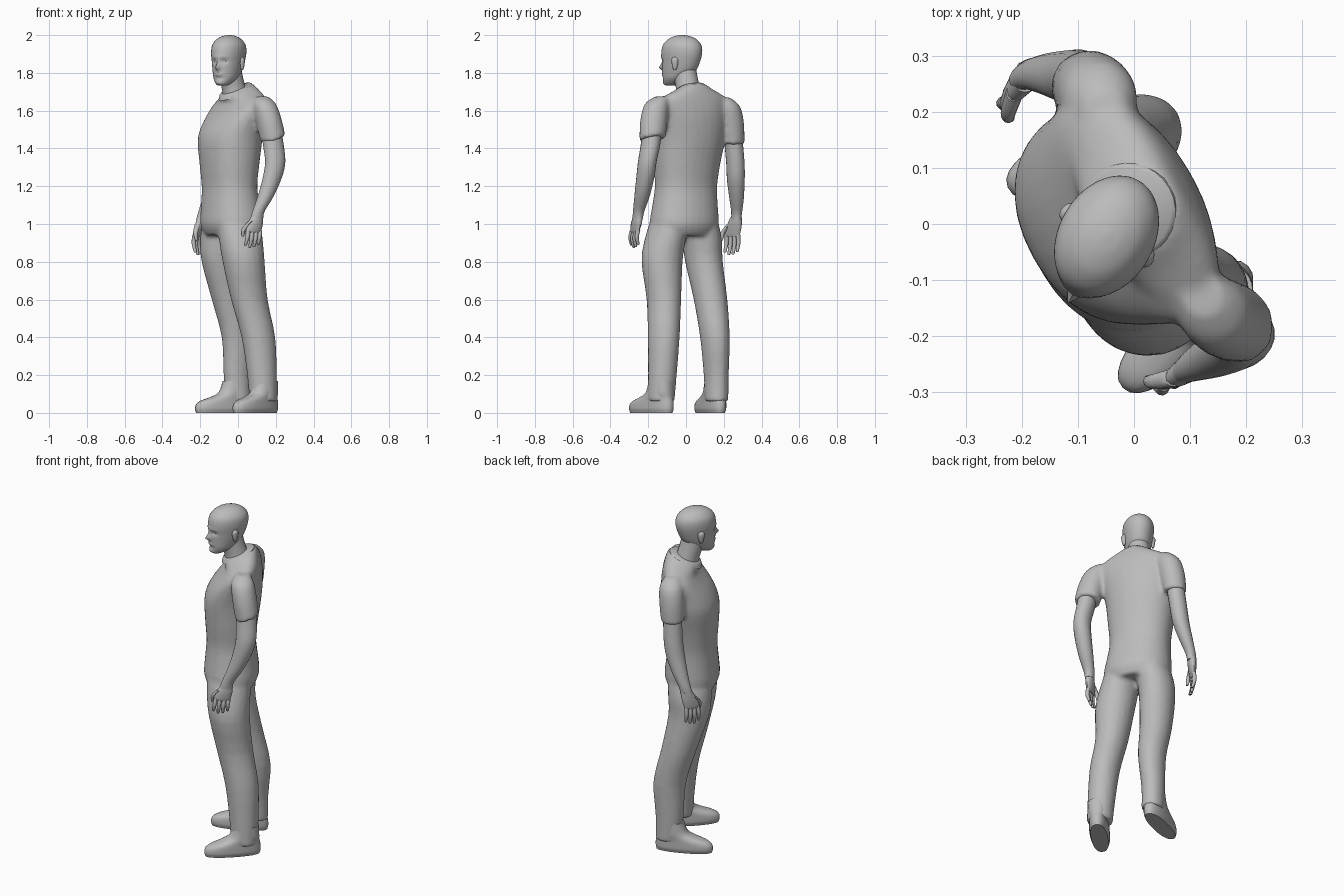
import bpy, bmesh, math
from mathutils import Vector

skin = bpy.data.materials.new("plain grey")
skin.diffuse_color = (0.5, 0.5, 0.5, 1)
BODY, HEAD = 209.5, 240.0          # headings of body and head in degrees


def axes(h):
    h = math.radians(h)
    return (Vector((math.cos(h), math.sin(h), 0)),
            Vector((-math.sin(h), math.cos(h), 0)))


def spline(secs, steps):
    """Catmull-Rom through the sections."""
    if steps == 1:
        return secs
    out, n = [], len(secs)
    for i in range(n - 1):
        p = [secs[max(0, min(n - 1, i + k))] for k in (-1, 0, 1, 2)]
        for s in range(steps):
            t = s / steps
            out.append(tuple(
                0.5 * (2 * b + (c - a) * t + (2 * a - 5 * b + 4 * c - d) * t * t
                       + (3 * b - a - 3 * c + d) * t ** 3)
                for a, b, c, d in zip(*p)))
    return out + [secs[-1]]


def loft(bm, secs, h=BODY, segs=20, steps=3, power=1.0):
    """Rings: x, y, z, half width, half depth, drop towards the front."""
    f, l = axes(h)
    secs = [tuple(s) + (0,) * (6 - len(s)) for s in secs]
    rings = []
    for x, y, z, a, b, t in spline(secs, steps):
        ring = []
        for i in range(segs):
            q = math.tau * i / segs
            c, s = math.cos(q), math.sin(q)
            u = math.copysign(abs(c) ** power, c) * b
            v = math.copysign(abs(s) ** power, s) * a
            ring.append(bm.verts.new(Vector((x, y, z - t * u)) + f * u + l * v))
        rings.append(ring)
    for r0, r1 in zip(rings, rings[1:]):
        for i in range(segs):
            j = (i + 1) % segs
            bm.faces.new((r0[i], r0[j], r1[j], r1[i]))
    bm.faces.new(rings[0][::-1])
    bm.faces.new(rings[-1])


def finish(bm, name):
    bmesh.ops.recalc_face_normals(bm, faces=bm.faces)
    me = bpy.data.meshes.new(name)
    bm.to_mesh(me)
    bm.free()
    me.materials.append(skin)
    ob = bpy.data.objects.new(name, me)
    bpy.context.collection.objects.link(ob)
    bpy.ops.object.select_all(action='DESELECT')
    bpy.context.view_layer.objects.active = ob
    ob.select_set(True)
    bpy.ops.object.shade_smooth_by_angle(angle=math.radians(45))
    return ob


# Clothing: torso, sleeves and trouser legs fused by a remesh
bm = bmesh.new()
loft(bm, [(-.035, -.01, .94, .165, .125), (-.035, -.01, 1.0, .188, .15),
          (-.04, -.005, 1.1, .178, .142), (-.045, 0, 1.2, .17, .134),
          (-.045, .005, 1.32, .182, .145), (-.042, .015, 1.45, .2, .155),
          (-.02, .02, 1.55, .212, .14, .1), (.005, .028, 1.63, .222, .105, .2),
          (.01, .03, 1.665, .19, .09, .3), (0, .025, 1.695, .12, .088, .38),
          (-.012, .022, 1.715, .083, .083, .4)], segs=32, power=.92)
loft(bm, [(.125, -.13, 1.675, .035, .035), (.14, -.155, 1.635, .065, .062),
          (.163, -.17, 1.55, .074, .068), (.185, -.177, 1.45, .072, .064, .3)])
loft(bm, [(-.05, .2, 1.67, .035, .035), (-.06, .222, 1.62, .066, .066),
          (-.073, .237, 1.53, .071, .07), (-.085, .247, 1.425, .062, .064, -.1)])
loft(bm, [(.005, -.09, 1.02, .09, .12), (.015, -.11, .92, .105, .12),
          (.03, -.127, .8, .108, .113), (.06, -.117, .6, .089, .1),
          (.108, -.118, .4, .082, .092), (.127, -.125, .2, .075, .08),
          (.133, -.132, .06, .07, .074)])
loft(bm, [(-.075, .07, 1.02, .09, .12), (-.085, .085, .92, .1, .12),
          (-.085, .095, .8, .096, .112), (-.045, .13, .6, .087, .097),
          (.0, .153, .4, .075, .09), (-.003, .16, .2, .063, .077),
          (.003, .162, .06, .06, .07)])
ob = finish(bm, "shirt_and_trousers")
m = ob.modifiers.new("fuse", 'REMESH')
m.mode, m.voxel_size, m.use_smooth_shade = 'VOXEL', .011, True
m = ob.modifiers.new("soften", 'SMOOTH')
m.factor, m.iterations = .5, 5

# Collar and neck
bm = bmesh.new()
loft(bm, [(-.01, .022, 1.69, .093, .093, .4), (-.012, .022, 1.712, .086, .086, .4),
          (-.013, .022, 1.718, .078, .078, .4)], steps=1, segs=28)
finish(bm, "collar")
bm = bmesh.new()
loft(bm, [(-.005, .02, 1.64, .075, .075), (-.02, .012, 1.71, .064, .066),
          (-.035, 0, 1.77, .06, .066), (-.045, -.01, 1.83, .058, .066)], h=225)
finish(bm, "neck")

# Head: ring profile, then face features pushed in and out
fwd, left = axes(HEAD)
mid = Vector((-.05, -.024, 0))
bm = bmesh.new()
prof = [(1.732, .068, .02, .022), (1.742, .058, .036, .044), (1.77, .036, .058, .07),
        (1.81, .015, .07, .095), (1.86, .003, .079, .108), (1.91, -.002, .085, .115),
        (1.95, -.004, .08, .106), (1.98, -.005, .058, .077), (1.995, -.005, .031, .04),
        (2.0, -.005, .006, .008)]
loft(bm, [(mid.x + fwd.x * o, mid.y + fwd.y * o, z, a, b) for z, o, a, b in prof],
     h=HEAD, segs=56, steps=6)
# side, height, side spread, height spread, push
features = [(0, 1.828, .011, .014, .024), (0, 1.85, .008, .02, .01),
            (.032, 1.862, .014, .01, -.012), (-.032, 1.862, .014, .01, -.012),
            (0, 1.884, .045, .01, .005), (0, 1.792, .022, .007, .007),
            (0, 1.772, .025, .006, -.004), (0, 1.748, .02, .01, .006)]
for v in bm.verts:
    p = v.co - mid
    s, d = p.dot(left), p.dot(fwd)
    if d > .03:
        v.co += fwd * sum(k * math.exp(-((s - fs) / ws) ** 2 - ((v.co.z - fz) / wz) ** 2)
                          for fs, fz, ws, wz, k in features)
finish(bm, "head")

# Ears
bm = bmesh.new()
for side in (-1, 1):
    c = mid + left * side * .08 - fwd * .006
    loft(bm, [(c.x, c.y, 1.815, .004, .006), (c.x, c.y, 1.83, .01, .013),
              (c.x, c.y, 1.86, .014, .019), (c.x, c.y, 1.875, .012, .017),
              (c.x, c.y, 1.885, .004, .006)], h=HEAD + side * 15, segs=12)
finish(bm, "ears")

# Bare arms
arms = {
    "left_arm": [(.168, -.172, 1.55, .052, .054), (.187, -.188, 1.42, .05, .057),
                 (.197, -.205, 1.33, .047, .056), (.183, -.215, 1.25, .046, .053),
                 (.148, -.232, 1.15, .04, .044), (.11, -.25, 1.07, .029, .034),
                 (.1, -.256, 1.03, .024, .036)],
    "right_arm": [(-.075, .24, 1.55, .05, .05), (-.09, .255, 1.4, .048, .052),
                  (-.1, .262, 1.31, .047, .053), (-.115, .264, 1.23, .045, .052),
                  (-.15, .268, 1.13, .036, .042), (-.18, .268, 1.06, .027, .033),
                  (-.19, .265, 1.02, .024, .035)]}
for name, secs in arms.items():
    bm = bmesh.new()
    loft(bm, secs)
    finish(bm, name)


# Hands: palm, four fingers and a thumb
def hand(name, wrist, palm, tip, heading, inward):
    bm = bmesh.new()
    f, l = axes(heading)
    w, p, t = Vector(wrist), Vector(palm), Vector(tip)
    k = w.lerp(p, .5)
    loft(bm, [(*w, .024, .032), (*k, .022, .044), (*p, .015, .046),
              (*(p - Vector((0, 0, .012))), .01, .042)], h=heading, segs=16)
    for i in range(4):
        o = f * (.034 - .023 * i)
        a, c = p + o, t + o * 1.1 + Vector((0, 0, (.012, 0, .003, .016)[i]))
        b = a.lerp(c, .5) - l * inward * .008
        loft(bm, [(*a, .012, .012), (*b, .011, .011), (*c, .008, .008),
                  (*(c - Vector((0, 0, .006))), .003, .003)], h=heading, segs=10)
    a = k + f * .025 + Vector((0, 0, .01))
    b = p + f * .05 + l * inward * .014 + Vector((0, 0, .01))
    c = b + f * .004 + l * inward * .008 - Vector((0, 0, .042))
    loft(bm, [(*a, .016, .016), (*b, .013, .013), (*c, .007, .007)], h=heading, segs=10)
    finish(bm, name)


hand("left_hand", (.102, -.254, 1.045), (.083, -.27, .965), (.073, -.272, .88), 208, -1)
hand("right_hand", (-.188, .265, 1.035), (-.212, .246, .945), (-.208, .238, .842), 240, 1)


# Shoes: stacked sole outlines rising into the ankle
def shoe(name, toe, heel):
    t, h = Vector((*toe, 0)), Vector((*heel, 0))
    heading = math.degrees(math.atan2(t.y - h.y, t.x - h.x))
    size = (t - h).length / 2
    f = (t - h).normalized()
    rows = [(.004, .0, .97, .046), (.02, 0, 1, .053), (.045, -.003, .98, .054),
            (.065, -.015, .88, .054), (.085, -.042, .68, .055), (.11, -.065, .53, .057),
            (.17, -.075, .45, .055)]
    bm = bmesh.new()
    mid = (t + h) / 2
    loft(bm, [(*(mid + f * o + Vector((0, 0, z))).to_tuple(), w, size * s)
              for z, o, s, w in rows], h=heading, segs=28, power=.85)
    for v in bm.verts:               # level sole
        if v.co.z < .005:
            v.co.z = 0
    finish(bm, name)


shoe("left_shoe", (-.02, -.292), (.203, -.075))
shoe("right_shoe", (-.225, .065), (.067, .192))
